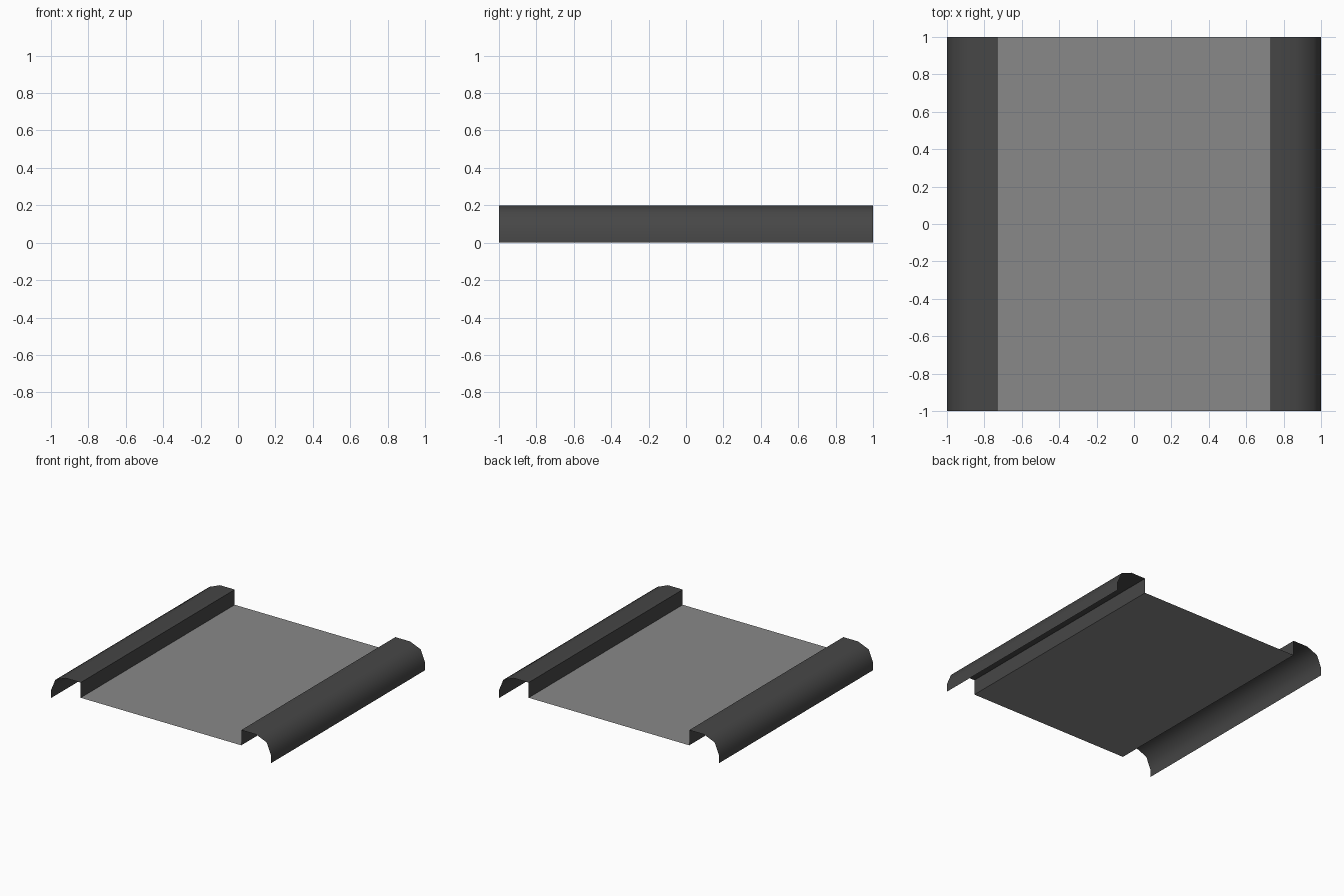
import bpy, bmesh, math

if "Cube" in bpy.data.objects:
    bpy.data.objects.remove(bpy.data.objects["Cube"])

R = 0.135            # radius of the rolled rail edge
WALL_X = 1 - 2 * R   # inner wall of each rail
TOP, FLOOR_Z = 0.2, 0.075


def material(name, v):
    m = bpy.data.materials.new(name)
    m.diffuse_color = (v, v, v, 1)
    m.use_nodes = True
    m.node_tree.nodes["Principled BSDF"].inputs["Base Color"].default_value = m.diffuse_color
    return m


def sheet(name, profile, mat):
    """Extrude an x-z profile along y into a thin open sheet."""
    bm = bmesh.new()
    rows = [[bm.verts.new((x, y, z)) for x, z in profile] for y in (-1, 1)]
    for i in range(len(profile) - 1):
        bm.faces.new((rows[0][i], rows[0][i + 1], rows[1][i + 1], rows[1][i]))
    me = bpy.data.meshes.new(name)
    bm.to_mesh(me)
    bm.free()
    me.materials.append(mat)
    ob = bpy.data.objects.new(name, me)
    bpy.context.collection.objects.link(ob)
    return ob


# flat floor panel
sheet("floor_panel", [(-WALL_X, FLOOR_Z), (WALL_X, FLOOR_Z)], material("mid grey", 0.25))

# side rail: upright wall, flat top, rounded shoulder, hanging lip
profile = [(WALL_X, FLOOR_Z), (WALL_X, TOP)]
for a in (90, 45, 0):
    t = math.radians(a)
    profile.append((1 - R + R * math.cos(t), TOP - R + R * math.sin(t)))
profile.append((1, 0))
rail = sheet("side_rails", profile, material("dark grey", 0.062))

# smooth shoulder, sharp inner corner, mirrored to the other side
bpy.context.view_layer.objects.active = rail
rail.select_set(True)
bpy.ops.object.shade_smooth_by_angle(angle=math.radians(60))
mirror = rail.modifiers.new("mirror", 'MIRROR')
mirror.use_mirror_merge = False
